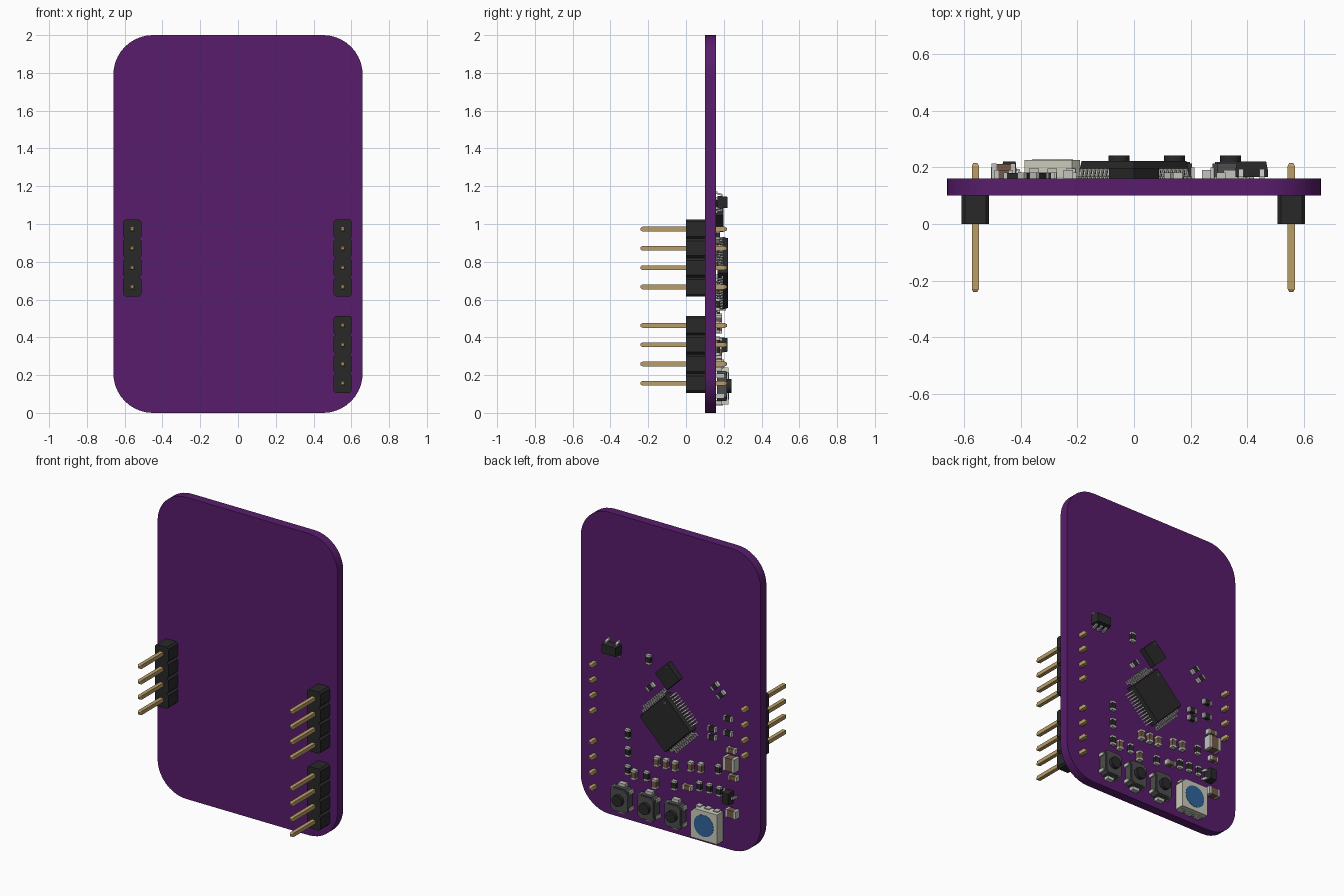
import bpy, bmesh
from math import sin, cos, pi, radians
from mathutils import Matrix, Vector

if "Cube" in bpy.data.objects:
    bpy.data.objects.remove(bpy.data.objects["Cube"])

COLOURS = {
    "purple": (0.098, 0.012, 0.15), "black": (0.022, 0.022, 0.022),
    "gold": (0.50, 0.34, 0.14), "silver": (0.55, 0.55, 0.52),
    "brown": (0.17, 0.10, 0.065), "grey": (0.075, 0.075, 0.075),
    "cream": (0.60, 0.60, 0.50), "blue": (0.03, 0.13, 0.33)}
MATS = {}
for key, c in COLOURS.items():
    MATS[key] = bpy.data.materials.new(key)
    MATS[key].diffuse_color = (*c, 1)
KEYS = list(COLOURS)
BACK = 0.16            # y of the component side


class Part:
    """Mesh built in local x (right), y (up), z (out of the board back)."""
    def __init__(self, name):
        self.name, self.bm = name, bmesh.new()

    def prism(self, pts, z0, z1, mat, M=Matrix(), taper=1.0):
        c = sum((Vector(p) for p in pts), Vector((0, 0))) / len(pts)
        rings = []
        for z, s in ((z0, 1.0), (z1, taper)):
            rings.append([self.bm.verts.new(M @ Vector((*(c + (Vector(p) - c) * s), z))) for p in pts])
        a, b = rings
        n = len(pts)
        faces = [self.bm.faces.new(a), self.bm.faces.new(b[::-1])]
        faces += [self.bm.faces.new((a[i], a[(i + 1) % n], b[(i + 1) % n], b[i])) for i in range(n)]
        for f in faces:
            f.material_index = KEYS.index(mat)

    def box(self, x, y, w, h, z0, z1, mat, M=Matrix(), taper=1.0):
        self.prism([(x + i * w / 2, y + j * h / 2) for i, j in ((-1, -1), (1, -1), (1, 1), (-1, 1))],
                   z0, z1, mat, M, taper)

    def finish(self, x=0, z=0, angle=0, smooth=False):
        place = Matrix(((1, 0, 0, x), (0, 0, 1, BACK), (0, 1, 0, z), (0, 0, 0, 1)))
        self.bm.transform(place @ Matrix.Rotation(radians(angle), 4, 'Z'))
        bmesh.ops.recalc_face_normals(self.bm, faces=self.bm.faces)
        me = bpy.data.meshes.new(self.name)
        self.bm.to_mesh(me)
        self.bm.free()
        for k in KEYS:
            me.materials.append(MATS[k])
        ob = bpy.data.objects.new(self.name, me)
        bpy.context.collection.objects.link(ob)
        if smooth:
            bpy.context.view_layer.objects.active = ob
            ob.select_set(True)
            bpy.ops.object.shade_smooth_by_angle(angle=radians(30))
            ob.select_set(False)


def circle(r, n=24, x=0, y=0):
    return [(x + r * cos(2 * pi * i / n), y + r * sin(2 * pi * i / n)) for i in range(n)]


def rounded(w, h, r, n=10):
    pts = []
    for q, (sx, sy) in enumerate(((1, 1), (-1, 1), (-1, -1), (1, -1))):
        for i in range(n + 1):
            a = pi / 2 * (q + i / n)
            pts.append((sx * (w / 2 - r) + r * cos(a), sy * (h / 2 - r) + r * sin(a)))
    return pts


# gull-wing lead: side profile (outward, height) swept across its width
def lead(p, x, r0, r1, width, zmid, M=Matrix(), t=0.007):
    m = r0 + (r1 - r0) * 0.45
    prof = [(r0 - .005, zmid), (m, zmid), (m + t, t), (r1, t), (r1, 0),
            (m, 0), (m - t, zmid - t), (r0 - .005, zmid - t)]
    L = Matrix(((0, 0, 1, x), (1, 0, 0, 0), (0, 1, 0, 0), (0, 0, 0, 1)))
    p.prism(prof, -width / 2, width / 2, "silver", M @ L)


# circuit board
p = Part("board")
p.prism(rounded(1.32, 2.0, 0.21), -0.06, 0, "purple")
p.finish(0, 1.0, smooth=True)

# pin headers
for x, z in ((-0.56, 0.82), (0.555, 0.82), (0.555, 0.31)):
    p = Part("pin_header")
    for i in range(4):
        y = (i - 1.5) * 0.102
        p.prism(rounded(0.098, 0.102, 0.012, 1), -0.16, -0.06, "black", Matrix.Translation((0, y, 0)))
        p.box(0, y, 0.025, 0.025, -0.39, 0.045, "gold")
        p.box(0, y, 0.025, 0.025, 0.045, 0.056, "gold", taper=0.55)
        p.box(0, y, 0.025, 0.025, -0.39, -0.40, "gold", taper=0.55)
    p.finish(x, z)


# two-terminal chips: dark body, metal ends
def chip(name, x, z, angle, mat, l=0.063, w=0.032, t=0.02):
    p = Part(name)
    p.box(0, 0, l * 0.6, w, 0.001, t, mat)
    for s in (-1, 1):
        p.box(s * l * 0.4, 0, l * 0.2, w * 1.03, 0, t + 0.001, "silver")
    p.finish(x, z, angle)


for x, z, a in ((.154, 1.108, 90), (.14, .93, 135), (-.334, 1.062, 135), (-.378, 1.018, 135),
                (-.429, .871, 0), (-.312, .772, 0), (-.312, .717, 0), (-.429, .774, 0),
                (.307, .574, 90), (.307, .455, 90), (.307, .335, 90), (.169, .331, 90),
                (-.356, .515, 90), (-.035, .325, 90), (-.218, .367, 90),
                (-.29, .372, 90), (-.363, .372, 90)):
    chip("resistor", x, z, a, "black")
for x, z, a in ((.256, .32, 90), (.103, .30, 90), (.0885, .452, 90), (.023, .454, 90),
                (-.043, .456, 90), (-.159, .485, 90), (-.232, .495, 90), (-.137, .34, 0),
                (-.46, .671, 0), (-.473, .493, 0)):
    chip("capacitor", x, z, a, "brown", t=0.03)
chip("large_capacitor", -.465, .257, 0, "brown", 0.08, 0.05, 0.04)
chip("fuse", -.46, .587, 0, "brown", 0.085, 0.085, 0.052)

# main processor with leads on four sides
p = Part("processor")
p.box(0, 0, 0.272, 0.272, 0.006, 0.034, "black")
p.box(0, 0, 0.272, 0.272, 0.034, 0.062, "black", taper=0.96)
p.prism(circle(0.010, 12, 0.10, 0.10), 0.062, 0.063, "grey")
for k in range(4):
    R = Matrix.Rotation(k * pi / 2, 4, 'Z')
    for i in range(12):
        lead(p, (i - 5.5) * 0.0197, 0.136, 0.177, 0.0095, 0.036, R)
p.finish(0, 0.74, 45)

# flat leadless sensor
p = Part("sensor")
p.box(0, 0, 0.125, 0.125, 0, 0.038, "black")
p.prism(circle(0.006, 12, 0.045, 0.045), 0.038, 0.039, "grey")
p.finish(0, 1.045, 45)


# small leaded packages
def small_package(name, x, z, w, h, upper, lower, angle=0):
    p = Part(name)
    p.box(0, 0, w, h, 0.006, 0.032, "black")
    p.box(0, 0, w, h, 0.032, 0.060, "black", taper=0.9)
    for side, xs in ((0, upper), (pi, lower)):
        for lx in xs:
            lead(p, lx, h / 2, h / 2 + 0.025, 0.017, 0.034, Matrix.Rotation(side, 4, 'Z'))
    p.finish(x, z, angle)


small_package("regulator", .415, 1.115, .114, .064, (-.037, .037), (-.037, 0, .037))
small_package("transistor", -.44, .36, .08, .05, (0,), (-.028, .028), 90)

# push buttons
for x in (.34, .143, -.053):
    p = Part("push_button")
    p.prism(rounded(0.125, 0.16, 0.018, 1), 0.004, 0.054, "grey")
    p.prism(rounded(0.11, 0.145, 0.018, 1), 0.054, 0.058, "grey")
    for s in (-1, 1):
        p.box(0, s * 0.088, 0.05, 0.024, 0, 0.03, "silver")
        for t in (-1, 1):
            p.box(s * 0.062, t * 0.055, 0.016, 0.022, 0, 0.04, "silver")
    p.prism(circle(0.037), 0.05, 0.081, "black")
    p.finish(x, 0.143, smooth=True)

# colour lamp
p = Part("lamp")
p.prism([(-.098, -.098), (.098, -.098), (.098, .07), (.07, .098), (-.098, .098)], 0.004, 0.066, "cream")
p.prism(circle(0.072, 32), 0.066, 0.0675, "blue")
for s in (-1, 1):
    for i in (-1, 0, 1):
        p.box(i * 0.065, s * 0.098, 0.034, 0.014, 0, 0.036, "silver")
p.finish(-.288, .143, smooth=True)

for m in bpy.data.materials:
    if m.users and not m.is_grease_pencil:
        m.use_nodes = True
        m.node_tree.nodes["Principled BSDF"].inputs["Base Color"].default_value = m.diffuse_color
